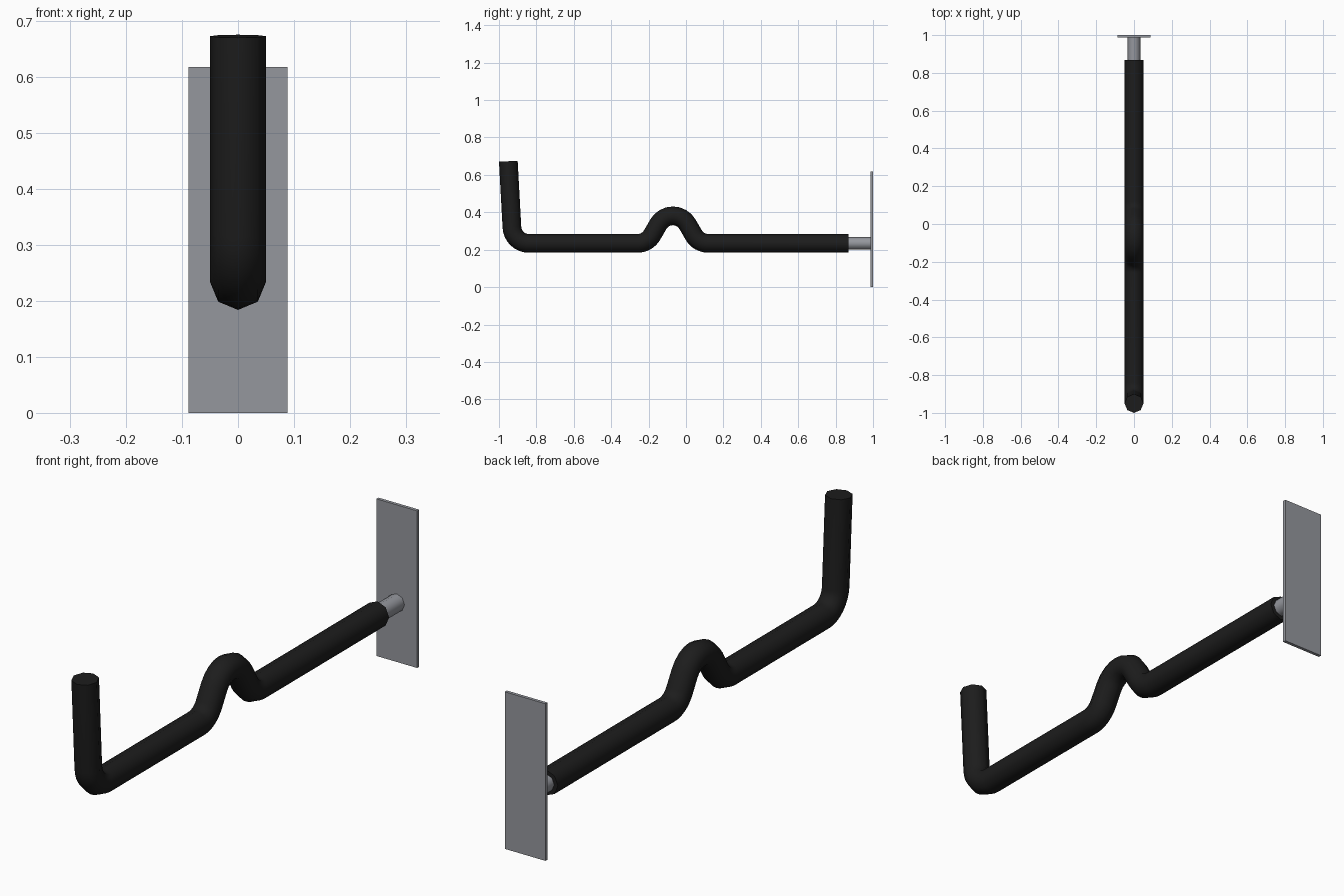
import bpy, bmesh, math
from mathutils import Vector

if "Cube" in bpy.data.objects:
    bpy.data.objects.remove(bpy.data.objects["Cube"])


def material(name, rgb):
    m = bpy.data.materials.new(name)
    m.diffuse_color = (*rgb, 1)
    m.use_nodes = True
    m.node_tree.nodes["Principled BSDF"].inputs["Base Color"].default_value = m.diffuse_color
    return m


BLACK = material("black rubber", (0.012, 0.012, 0.012))
STEEL = material("grey steel", (0.30, 0.31, 0.34))


def finish(name, bm, mat, smooth):
    bmesh.ops.recalc_face_normals(bm, faces=bm.faces)
    me = bpy.data.meshes.new(name)
    bm.to_mesh(me)
    bm.free()
    me.materials.append(mat)
    ob = bpy.data.objects.new(name, me)
    bpy.context.collection.objects.link(ob)
    if smooth:
        bpy.ops.object.select_all(action='DESELECT')
        ob.select_set(True)
        bpy.context.view_layer.objects.active = ob
        bpy.ops.object.shade_smooth_by_angle(angle=math.radians(50))


def fillet(corners, radius, steps=8):
    """Round every inner corner of a (y, z) polyline with a circular arc."""
    pts = [Vector(c) for c in corners]
    path = [pts[0]]
    for a, b, c in zip(pts, pts[1:], pts[2:]):
        u, w = (a - b).normalized(), (c - b).normalized()
        half = math.acos(max(-1, min(1, u.dot(w)))) / 2
        bis = (u + w).normalized()
        centre = b + bis * radius / math.sin(half)
        start = b + u * radius / math.tan(half) - centre
        side = (w - u).normalized()
        sweep = math.pi / 2 - half
        for i in range(steps + 1):
            t = -sweep + 2 * sweep * i / steps
            path.append(centre + radius * (side * math.sin(t) - bis * math.cos(t)))
    path.append(pts[-1])
    return path


def tube(name, path, radius, mat, sides=8):
    """Sweep a round section along a path lying in the x = 0 plane."""
    bm = bmesh.new()
    rings = []
    for i, p in enumerate(path):
        t = (path[min(i + 1, len(path) - 1)] - path[max(i - 1, 0)]).normalized()
        if 0 < i < len(path) - 1:
            t = ((p - path[i - 1]).normalized() + (path[i + 1] - p).normalized()).normalized()
        n = Vector((-t.y, t.x))
        ring = []
        for k in range(sides):
            a = 2 * math.pi * k / sides
            q = p + n * radius * math.sin(a)
            ring.append(bm.verts.new((radius * math.cos(a), q.x, q.y)))
        rings.append(ring)
    for r, s in zip(rings, rings[1:]):
        for k in range(sides):
            j = (k + 1) % sides
            bm.faces.new((r[k], r[j], s[j], s[k]))
    bm.faces.new(rings[0])
    bm.faces.new(rings[-1])
    finish(name, bm, mat, True)


AXIS = 0.234

# Black sleeve: upturned tip, straight arm, central hump, straight arm
tube("hook_sleeve", fillet([(-0.95, 0.673), (-0.926, AXIS), (-0.207, AXIS),
                            (-0.07, AXIS + 0.237), (0.067, AXIS), (0.868, AXIS)], 0.09),
     0.05, BLACK)

# Bare rod between the sleeve and the wall plate
tube("steel_rod", [Vector((0.80, AXIS)), Vector((0.99, AXIS))], 0.034, STEEL)

# Wall plate
bm = bmesh.new()
bmesh.ops.create_cube(bm, size=1)
for v in bm.verts:
    v.co = (v.co.x * 0.177, 0.9935 + v.co.y * 0.013, 0.309 + v.co.z * 0.618)
finish("wall_plate", bm, STEEL, False)
